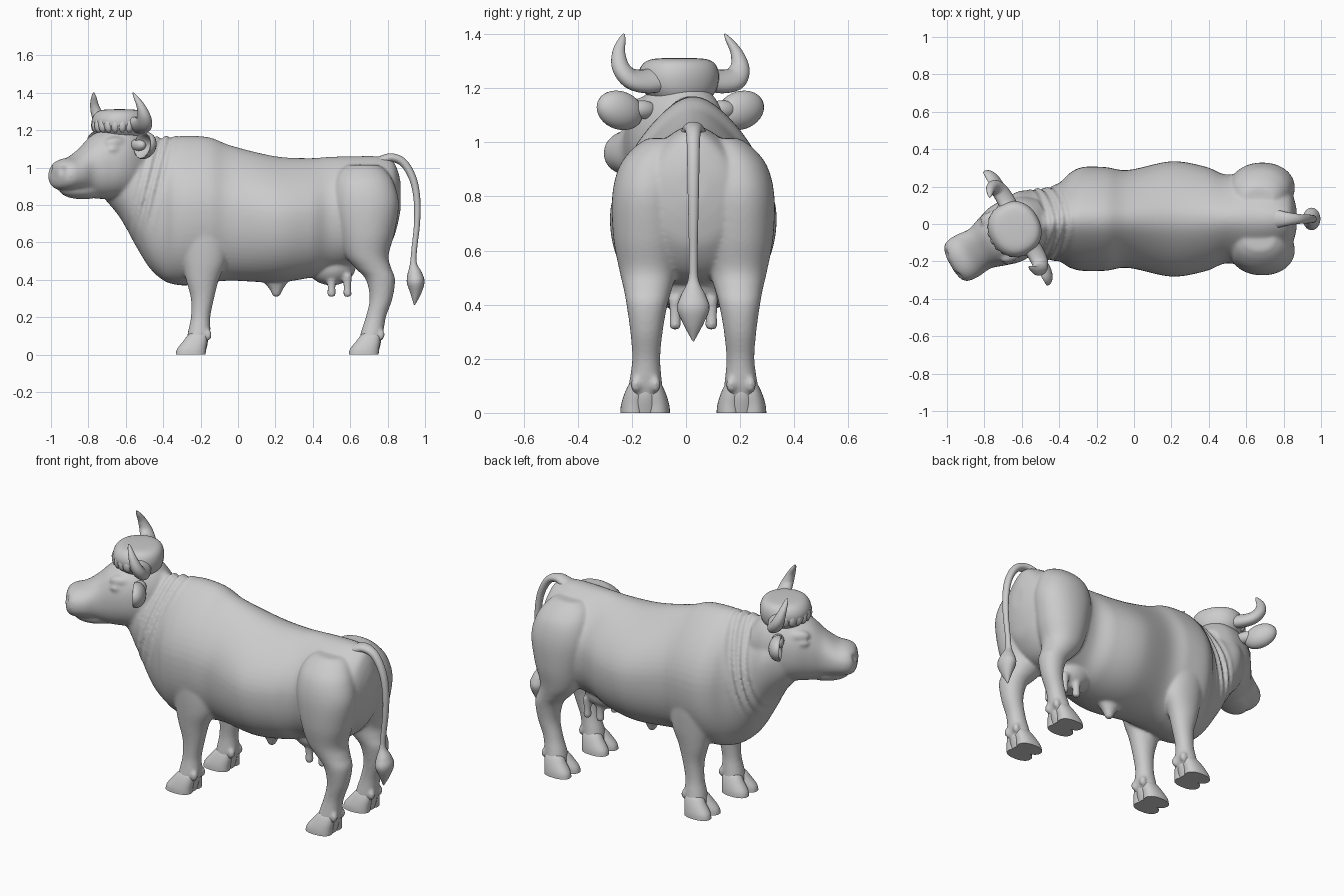
import bpy, bmesh, math
from mathutils import Matrix, Vector

if "Cube" in bpy.data.objects:
    bpy.data.objects.remove(bpy.data.objects["Cube"], do_unlink=True)

gray = bpy.data.materials.new("plain gray")
gray.use_nodes = True
gray.diffuse_color = (0.6, 0.6, 0.6, 1)
gray.node_tree.nodes["Principled BSDF"].inputs["Base Color"].default_value = (0.6, 0.6, 0.6, 1)

MID = 0.027                                                   # centre line of the body
UP = Matrix(((0, 1, 0, 0), (0, 0, 1, 0), (1, 0, 0, 0), (0, 0, 0, 1)))   # stacks sections along z
HEAD = Matrix.Translation((-0.625, -0.02, 0)) @ Matrix.Rotation(math.radians(209.4), 4, 'Z')
I = Matrix.Identity(4)


def spline(rows, steps):
    """Catmull-Rom resampling of rows of numbers."""
    pts = [rows[0]] + list(rows) + [rows[-1]]
    out = []
    for i in range(1, len(pts) - 2):
        for k in range(steps):
            t = k / steps
            out.append([0.5 * (2 * b + (c - a) * t + (2 * a - 5 * b + 4 * c - d) * t * t
                               + (3 * b - a - 3 * c + d) * t ** 3)
                        for a, b, c, d in zip(*pts[i - 1:i + 3])])
    return out + [list(rows[-1])]


def skin(bm, rings):
    """Closed skin over a list of rings of points."""
    vs = [[bm.verts.new(p) for p in r] for r in rings]
    n = len(vs[0])
    faces = [bm.faces.new((a[i], a[(i + 1) % n], b[(i + 1) % n], b[i]))
             for a, b in zip(vs, vs[1:]) for i in range(n)]
    faces += [bm.faces.new(vs[0]), bm.faces.new(vs[-1])]
    bmesh.ops.recalc_face_normals(bm, faces=faces)
    return [v for r in vs for v in r]


def loft(bm, rows, mat=I, steps=5, n=36, e=2.0, taper=0.0):
    """Rows are position, centre a, centre b, half size a, half size b; taper narrows the +b side."""
    def sup(c):
        return math.copysign(abs(c) ** (2 / e), c)
    rings = []
    for t, ca, cb, ra, rb in spline(rows, steps):
        ra, rb = max(ra, 0.002), max(rb, 0.002)
        ring = []
        for k in range(n):
            c, s = sup(math.cos(k * math.tau / n)), sup(math.sin(k * math.tau / n))
            ring.append(mat @ Vector((t, ca + ra * c * (1 - taper * max(s, 0) ** 2), cb + rb * s)))
        rings.append(ring)
    return skin(bm, rings)


def sweep(bm, rows, mat, n=20):
    """Tube along a flat path; rows are a, z, radius in plane, radius across."""
    pts = spline(rows, 8)
    rings = []
    for i, (a, z, r, w) in enumerate(pts):
        p, q = pts[max(i - 1, 0)], pts[min(i + 1, len(pts) - 1)]
        d = Vector((q[0] - p[0], 0, q[1] - p[1])).normalized()
        side = Vector((d.z, 0, -d.x))
        rings.append([mat @ (Vector((a, 0, z)) + side * r * math.cos(k * math.tau / n)
                             + Vector((0, w * math.sin(k * math.tau / n), 0))) for k in range(n)])
    skin(bm, rings)


def ball(bm, centre, radii, mat=I):
    m = mat @ Matrix.Translation(centre) @ Matrix.Diagonal((*radii, 1))
    return bmesh.ops.create_uvsphere(bm, u_segments=24, v_segments=16, radius=1, matrix=m)["verts"]


def finish(bm, name):
    me = bpy.data.meshes.new(name)
    bm.to_mesh(me)
    bm.free()
    me.materials.append(gray)
    ob = bpy.data.objects.new(name, me)
    bpy.context.scene.collection.objects.link(ob)
    return ob


# Torso and neck
body = bmesh.new()
torso = loft(body, [
    (-.72, .0, .98, .11, .14), (-.63, .01, .95, .16, .22), (-.54, .005, .87, .178, .30),
    (-.47, .0, .81, .19, .35), (-.40, .01, .78, .21, .383), (-.34, .02, .77, .255, .395),
    (-.27, MID, .77, .278, .40), (-.15, MID, .773, .277, .387), (-.03, MID, .755, .262, .36),
    (.2, MID, .723, .308, .337), (.38, MID, .73, .28, .32), (.49, MID, .75, .238, .307),
    (.62, MID, .765, .25, .295), (.74, MID, .785, .225, .275), (.82, MID, .82, .17, .22),
    (.852, MID, .84, .12, .15), (.87, MID, .85, .05, .07)],
    steps=11, n=64, e=2.15, taper=0.4)
# Skin folds on the neck
for v in torso:
    p = v.co.x - 0.25 * (v.co.z - 0.95)
    if -0.56 < p < -0.36 and v.co.z > 0.62:
        fade = math.sin((p + 0.56) / 0.2 * math.pi) * min(1, (v.co.z - 0.62) / 0.15)
        out = Vector((0, v.co.y - 0.02, v.co.z - 0.8)).normalized()
        v.co += out * 0.012 * fade * math.sin(p * math.tau / 0.05)

# Head: skull, lower jaw, eyelids, brows
skull = loft(body, [
    (-.17, 0, 1.02, .08, .10), (-.1, 0, 1.02, .135, .18), (0, 0, 1.025, .165, .205),
    (.08, 0, 1.02, .166, .19), (.16, 0, 1.005, .142, .17), (.23, 0, .982, .12, .13),
    (.30, 0, .965, .126, .096), (.36, 0, .96, .122, .084), (.395, 0, .958, .095, .064),
    (.408, 0, .957, .04, .03)], HEAD, steps=7, n=48, e=2.2)
ball(body, (.235, 0, .88), (.135, .088, .05), HEAD)
for s in (-1, 1):
    ball(body, (.115, s * .13, 1.095), (.042, .024, .022), HEAD)
    ball(body, (.09, s * .112, 1.13), (.07, .036, .035), HEAD)
    ball(body, (.33, s * .073, .985), (.05, .045, .045), HEAD)
    # Nostril dents
    hole = HEAD @ Vector((.385, s * .065, .985))
    for v in skull:
        d = (v.co - hole).length
        if d < .03:
            v.co += (HEAD @ Vector((.3, 0, .96)) - v.co) * .3 * (1 - d / .03)

# Legs
front = [(.9, -.2, .15, .08, .07), (.75, -.2, .175, .135, .09), (.62, -.185, .175, .13, .09),
         (.5, -.18, .173, .118, .083), (.4, -.19, .172, .088, .07), (.3, -.19, .172, .062, .056),
         (.2, -.2, .174, .052, .05), (.12, -.208, .176, .06, .06), (.05, -.225, .178, .055, .07)]
hind = [(1.015, .67, .11, .08, .06), (.98, .67, .13, .125, .09), (.91, .677, .154, .16, .12),
        (.8, .685, .168, .175, .132), (.65, .687, .166, .15, .13), (.53, .69, .166, .115, .108),
        (.46, .725, .168, .095, .09), (.4, .762, .171, .078, .076), (.3, .765, .173, .061, .06),
        (.2, .737, .174, .054, .052), (.12, .717, .176, .06, .06), (.05, .70, .178, .055, .07)]
for s in (-1, 1):
    for leg in (front, hind):
        loft(body, [(z, x, MID + s * y, rx, ry) for z, x, y, rx, ry in leg], UP, e=2.1)
        ankle = leg[-2][1]
        for t in (-1, 1):
            ball(body, (ankle + .048, MID + s * .176 + t * .036, .105), (.02, .02, .03))

# Navel and udder
loft(body, [(.46, .2, MID, .11, .09), (.4, .2, MID, .075, .055), (.35, .205, MID, .037, .033),
            (.315, .205, MID, .02, .02), (.308, .205, MID, .005, .005)], UP)
ball(body, (.5, MID, .47), (.13, .115, .1))
for x in (.5, .585):
    for s in (-1, 1):
        loft(body, [(.43, x, MID + s * .067, .026, .026), (.36, x, MID + s * .067, .021, .021),
                    (.32, x, MID + s * .067, .023, .023), (.306, x, MID + s * .067, .01, .01)], UP)

ob = finish(body, "body")
remesh = ob.modifiers.new("fuse", 'REMESH')
remesh.mode = 'VOXEL'
remesh.voxel_size = 0.008
remesh.use_smooth_shade = True
soft = ob.modifiers.new("soften", 'SMOOTH')
soft.factor = 0.5
soft.iterations = 12

# Cloven hooves
for end, leg in (("front", front), ("hind", hind)):
    for side, s in (("left", 1), ("right", -1)):
        bm = bmesh.new()
        x, y = leg[-2][1], MID + s * .178
        for t in (-1, 1):
            loft(bm, [(0, x - .045, y + t * .044, .08, .048), (.03, x - .04, y + t * .042, .077, .047),
                      (.07, x - .022, y + t * .035, .064, .042), (.105, x - .008, y + t * .026, .05, .034),
                      (.13, x, y + t * .02, .02, .015)], UP, n=28, e=2.3)
        # Heel between the claws
        loft(bm, [(0, x - .02, y, .05, .06), (.06, x - .012, y, .058, .055),
                  (.11, x, y, .045, .04)], UP, n=28)
        finish(bm, f"{end}_{side}_hoof")

# Horns and cupped ears
lean = Matrix(((1, 0, .38, -.485), (0, 1, 0, 0), (0, 0, 1, 0), (0, 0, 0, 1)))
for side, s in (("left", -1), ("right", 1)):
    turn = HEAD @ lean @ Matrix.Rotation(s * math.pi / 2, 4, 'Z')
    bm = bmesh.new()
    sweep(bm, [(.09, 1.235, .046, .046), (.16, 1.225, .044, .044), (.22, 1.235, .041, .041),
               (.252, 1.275, .035, .035), (.25, 1.33, .024, .024), (.225, 1.38, .012, .012),
               (.213, 1.4, .003, .003)], turn)
    finish(bm, f"{side}_horn")

    bm = bmesh.new()
    for v in ball(bm, (0, 0, 0), (1, 1, 1)):
        u, w, z = v.co
        u = u * .055 if u < 0 else .02 * math.sin(u * math.pi) - .042 * u * u
        v.co = HEAD @ Vector((u + .003, s * (.256 + .095 * w), 1.118 + .072 * z + .012 * w))
    ball(bm, (-.01, s * .17, 1.12), (.035, .06, .035), HEAD)
    bmesh.ops.recalc_face_normals(bm, faces=bm.faces)
    finish(bm, f"{side}_ear")

# Mop of hair with a fringe of locks
bm = bmesh.new()
loft(bm, [(1.16, .0, 0, .10, .11), (1.2, .01, 0, .128, .14), (1.25, .015, 0, .138, .148),
          (1.29, .012, 0, .122, .132), (1.308, .01, 0, .085, .095), (1.312, .01, 0, .01, .01)],
     HEAD @ UP, e=2.2)
for k in range(11):
    a = math.radians(-85 + 17 * k)
    ball(bm, (.015 + .122 * math.cos(a), .13 * math.sin(a), 1.225), (.024, .024, .038), HEAD)
finish(bm, "hair_mop")

# Tail with its tuft
bm = bmesh.new()
sweep(bm, [(.76, 1.03, .03, .05), (.82, 1.052, .024, .036), (.885, 1.025, .022, .026),
           (.935, .94, .02, .023), (.957, .83, .018, .021), (.957, .7, .016, .018),
           (.943, .57, .015, .016), (.938, .49, .018, .02), (.945, .43, .04, .048),
           (.95, .385, .047, .06), (.95, .33, .03, .038), (.943, .265, .003, .003)],
      Matrix.Translation((0, MID, 0)))
finish(bm, "tail")

# Smooth shading everywhere
bpy.ops.object.select_all(action='DESELECT')
for o in bpy.context.scene.objects:
    if o.type == 'MESH':
        o.select_set(True)
        bpy.context.view_layer.objects.active = o
bpy.ops.object.shade_smooth_by_angle(angle=math.radians(40))
